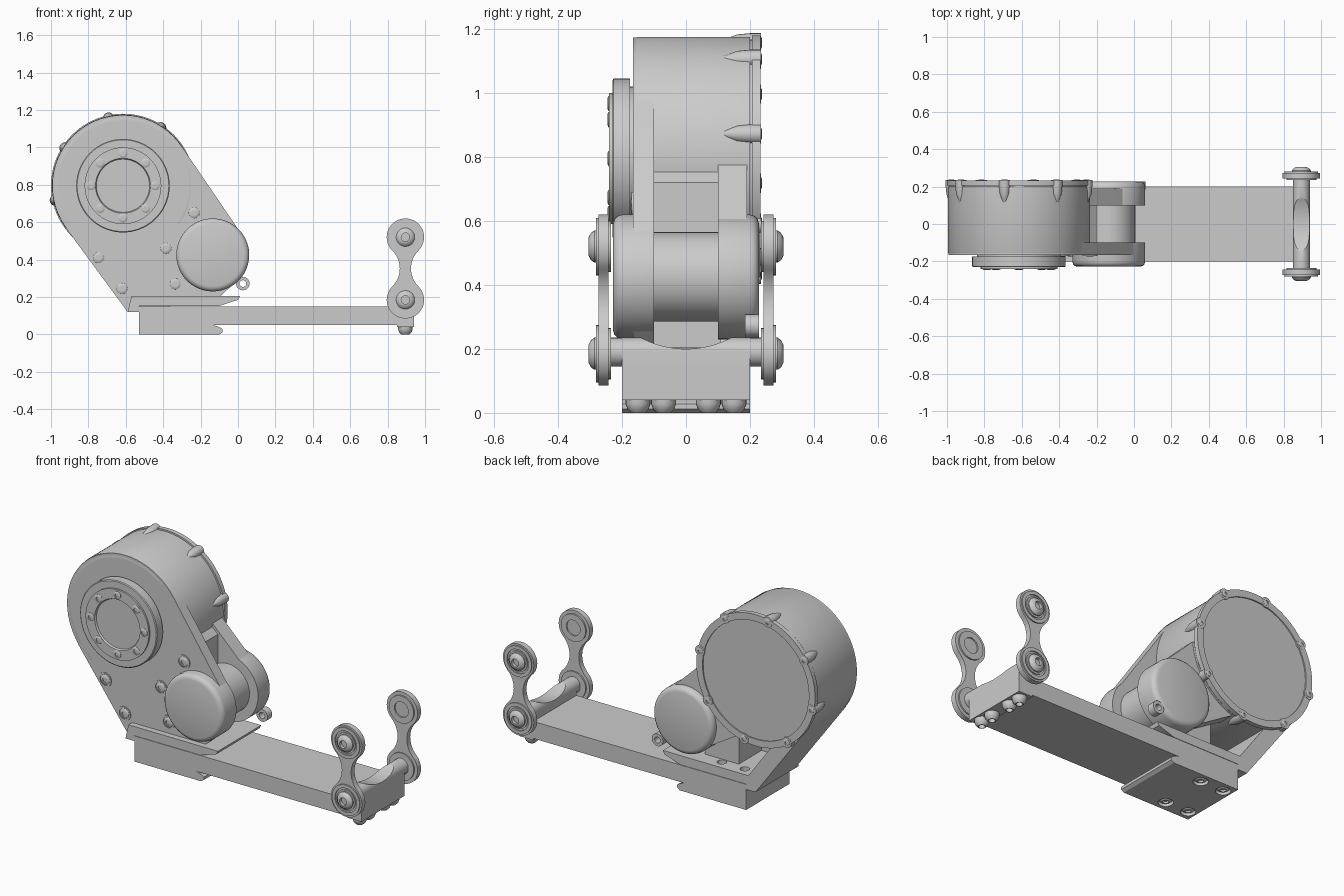
import bpy, bmesh
from math import cos, sin, pi, radians
from mathutils import Vector

if "Cube" in bpy.data.objects:
    bpy.data.objects.remove(bpy.data.objects["Cube"], do_unlink=True)

parts = []
FRONT, BACK, UP, DOWN = (0, -1, 0), (0, 1, 0), (0, 0, 1), (0, 0, -1)
DRUM = (-0.615, 0.795)
MOTOR = (-0.135, 0.425)
JOINT_X = 0.895


def finish(name, bm):
    bmesh.ops.recalc_face_normals(bm, faces=bm.faces)
    mesh = bpy.data.meshes.new(name)
    bm.to_mesh(mesh)
    bm.free()
    obj = bpy.data.objects.new(name, mesh)
    bpy.context.collection.objects.link(obj)
    parts.append(obj)
    return obj


def lathe(name, profile, origin, axis, steps=32):
    """Revolve (radius, height) points about an axis."""
    bm = bmesh.new()
    verts = [bm.verts.new((r, 0, h)) for r, h in profile]
    edges = [bm.edges.new(pair) for pair in zip(verts, verts[1:])]
    bmesh.ops.spin(bm, geom=verts + edges, cent=(0, 0, 0), axis=(0, 0, 1),
                   angle=2 * pi, steps=steps)
    bmesh.ops.remove_doubles(bm, verts=bm.verts, dist=1e-5)
    turn = Vector(UP).rotation_difference(Vector(axis)).to_matrix()
    bmesh.ops.rotate(bm, verts=bm.verts, matrix=turn)
    bmesh.ops.translate(bm, verts=bm.verts, vec=origin)
    return finish(name, bm)


def cylinder(name, r, h0, h1, origin, axis, steps=32):
    return lathe(name, [(0, h0), (r, h0), (r, h1), (0, h1)], origin, axis, steps)


def prism(name, outline, y0, y1):
    """Extrude an (x, z) outline along y."""
    bm = bmesh.new()
    face = bm.faces.new([bm.verts.new((x, y0, z)) for x, z in outline])
    new = bmesh.ops.extrude_face_region(bm, geom=[face])["geom"]
    moved = [v for v in new if isinstance(v, bmesh.types.BMVert)]
    bmesh.ops.translate(bm, verts=moved, vec=(0, y1 - y0, 0))
    return finish(name, bm)


def hull(name, circles, y0, y1, steps=64):
    """Wrap a plate round (x, z, radius) circles."""
    bm = bmesh.new()
    for x, z, r in circles:
        for i in range(steps if r else 1):
            a = 2 * pi * i / steps
            for y in (y0, y1):
                bm.verts.new((x + r * cos(a), y, z + r * sin(a)))
    out = bmesh.ops.convex_hull(bm, input=bm.verts)
    loose = {g for g in out["geom_interior"] if isinstance(g, bmesh.types.BMVert)}
    bmesh.ops.delete(bm, geom=list(loose), context="VERTS")
    bmesh.ops.dissolve_limit(bm, angle_limit=radians(1), verts=bm.verts, edges=bm.edges)
    return finish(name, bm)


def cut(obj, cutter):
    mod = obj.modifiers.new("cut", "BOOLEAN")
    mod.operation, mod.solver, mod.object = "DIFFERENCE", "EXACT", cutter
    bpy.context.view_layer.objects.active = obj
    bpy.ops.object.modifier_apply(modifier=mod.name)
    parts.remove(cutter)
    bpy.data.objects.remove(cutter, do_unlink=True)


def screw(name, r, height, origin, axis):
    """Domed head with a socket."""
    lathe(name, [(0, -0.01), (r, -0.01), (r, height * 0.3), (r * 0.85, height * 0.7),
                 (r * 0.55, height), (r * 0.45, height), (r * 0.45, height * 0.3),
                 (0, height * 0.3)], origin, axis, 20)


def ring(name, r0, r1, h0, h1, origin, axis):
    lathe(name, [(r0, h0), (r1, h0), (r1, h1), (r0, h1), (r0, h0)], origin, axis)


# Main drum with front groove, rear rim and recessed rear cover
drum_at = (DRUM[0], 0, DRUM[1])
drum = lathe("main_drum", [
    (0, -0.165), (0.335, -0.165), (0.335, -0.158), (0.348, -0.158), (0.348, -0.165),
    (0.365, -0.165), (0.376, -0.16), (0.38, -0.15), (0.38, 0.2), (0.372, 0.2),
    (0.372, 0.206), (0.385, 0.206), (0.385, 0.233), (0.345, 0.233), (0.345, 0.226),
    (0, 0.226)], drum_at, BACK, 96)
slot = [(DRUM[0] + sx * 0.02, z) for sx, z in ((-1, 1.08), (1, 1.08), (1, 1.145), (-1, 1.145))]
cut(drum, prism("slot_cutter", slot, -0.2, -0.15))

# Output flange with its bolt circle
lathe("output_flange", [(0, 0.16), (0.225, 0.16), (0.225, 0.175), (0.25, 0.175),
                        (0.25, 0.226), (0.245, 0.23), (0.205, 0.23), (0.205, 0.24),
                        (0.147, 0.24), (0.142, 0.23), (0, 0.23)], drum_at, FRONT, 72)
for i in range(8):
    a = i * pi / 4
    screw("flange_bolt", 0.024, 0.006,
          (DRUM[0] + 0.172 * cos(a), -0.24, DRUM[1] + 0.172 * sin(a)), FRONT)

# Rear lugs, their tapered ribs and screws
for i in range(8):
    a = radians(12) + i * pi / 4
    x, z = DRUM[0] + 0.37 * cos(a), DRUM[1] + 0.37 * sin(a)
    lathe("rear_lug", [(0, 0.1), (0.008, 0.11), (0.026, 0.16), (0.03, 0.2),
                       (0.03, 0.234), (0, 0.234)], (x, 0, z), BACK, 20)
    screw("lug_screw", 0.018, 0.004, (x, 0.234, z), BACK)

# Housing plates, sloping side wall and inner web
hull("front_plate", [(*DRUM, 0.378), (*MOTOR, 0.19), (-0.59, 0.12, 0), (-0.53, 0.12, 0),
                     (-0.1, 0.2, 0)], -0.165, -0.1)
hull("rear_plate", [(*DRUM, 0.25), (*MOTOR, 0.18)], 0.1, 0.19)
prism("side_wall", [(-0.921, 0.57), (-0.59, 0.12), (-0.53, 0.15), (-0.54, 0.2), (-0.83, 0.6)],
      -0.165, 0.2)
prism("inner_web", [(-0.42, 0.19), (-0.2, 0.19), (-0.2, 0.72), (-0.28, 0.79), (-0.42, 0.79)],
      -0.11, 0.11)

# Motor caps on both sides of a narrower core
motor_at = (MOTOR[0], 0, MOTOR[1])
cylinder("motor_core", 0.14, -0.12, 0.12, motor_at, BACK, 48)
for name, axis in (("front_motor_cap", FRONT), ("rear_motor_cap", BACK)):
    lathe(name, [(0, 0.1), (0.195, 0.1), (0.195, 0.2), (0.191, 0.214), (0.181, 0.224),
                 (0.167, 0.228), (0, 0.228)], motor_at, axis, 72)

# Small eyelet beside the rear cap
ring("cable_eyelet", 0.018, 0.036, 0.185, 0.228, (0.026, 0, 0.272), BACK)

# Housing fixing screws
for x, z in ((-0.235, 0.65), (-0.385, 0.46), (-0.745, 0.41), (-0.62, 0.245), (-0.335, 0.27)):
    ring("screw_seat", 0.031, 0.041, 0.16, 0.17, (x, 0, z), FRONT)
    screw("housing_screw", 0.029, 0.008, (x, -0.165, z), FRONT)

# Foot, beam and clamp plate
foot = prism("mounting_foot", [(-0.59, 0.12), (-0.53, 0.12), (-0.53, 0.152), (-0.1, 0.152),
                               (0.0, 0.185), (0.01, 0.205), (-0.57, 0.205)], -0.2, 0.2)
prism("beam", [(-0.53, 0.05), (0.94, 0.05), (0.94, 0.15), (-0.53, 0.15)], -0.2, 0.2)
clamp = prism("clamp_plate", [(-0.53, 0), (-0.1, 0), (-0.082, 0.012), (-0.082, 0.028),
                              (-0.1, 0.04), (-0.13, 0.05), (-0.53, 0.05)], -0.2, 0.2)
for x in (-0.48, -0.33):
    cut(foot, cylinder("hole_cutter", 0.026, 0.175, 0.3, (x, 0.14, 0), UP))
    for y in (-0.14, 0.14):
        cut(clamp, cylinder("hole_cutter", 0.04, -0.1, 0.02, (x, y, 0), UP))
        screw("clamp_screw", 0.034, 0.016, (x, y, 0.02), DOWN)

# Saddle at the beam end, with a curved dip
saddle = hull("end_saddle", [(JOINT_X, 0.19, 0.045), (0.85, 0.04, 0), (0.94, 0.04, 0)],
              -0.2, 0.2)
cut(saddle, cylinder("dip_cutter", 0.3, -0.2, 0.2, (JOINT_X, 0, 0.5), (1, 0, 0), 96))
for y in (-0.15, -0.07, 0.07, 0.15):
    screw("saddle_bolt", 0.039, 0.04, (JOINT_X, y, 0.04), DOWN)

# Waisted link outline: two round ends joined by tangent concave arcs
LOW, HIGH, END_R, WAIST = 0.185, 0.52, 0.1, 0.03
half, mid = (HIGH - LOW) / 2, (HIGH + LOW) / 2
arc_r = (half ** 2 + WAIST ** 2 - END_R ** 2) / (2 * (END_R - WAIST))
arc_x = WAIST + arc_r
tilt = Vector((arc_x, half)).angle(Vector((1, 0)))


def arc(cx, cz, r, a0, a1, n):
    return [(cx + r * cos(a0 + (a1 - a0) * i / n), cz + r * sin(a0 + (a1 - a0) * i / n))
            for i in range(n)]


outline = (arc(JOINT_X, HIGH, END_R, -tilt, pi + tilt, 36)
           + arc(JOINT_X - arc_x, mid, arc_r, tilt, -tilt, 14)
           + arc(JOINT_X, LOW, END_R, pi - tilt, 2 * pi + tilt, 36)
           + arc(JOINT_X + arc_x, mid, arc_r, pi + tilt, pi - tilt, 14))

# Links with pivots, rings and screws on each side
for side, axis in ((-1, FRONT), (1, BACK)):
    prism("swing_link", outline, side * 0.242, side * 0.274)
    cylinder("pivot_stub", 0.045, 0.19, 0.245, (JOINT_X, 0, 0.19), axis)
    for z in (LOW, HIGH):
        ring("outer_ring", 0.07, 0.09, 0.27, 0.281, (JOINT_X, 0, z), axis)
        ring("inner_ring", 0.045, 0.08, 0.234, 0.245, (JOINT_X, 0, z), axis)
        cylinder("washer", 0.06, 0.27, 0.28, (JOINT_X, 0, z), axis)
        screw("link_screw", 0.05, 0.026, (JOINT_X, side * 0.279, z), axis)

bpy.ops.object.select_all(action="DESELECT")
for obj in parts:
    obj.select_set(True)
bpy.context.view_layer.objects.active = parts[0]
bpy.ops.object.shade_smooth_by_angle(angle=radians(30))
